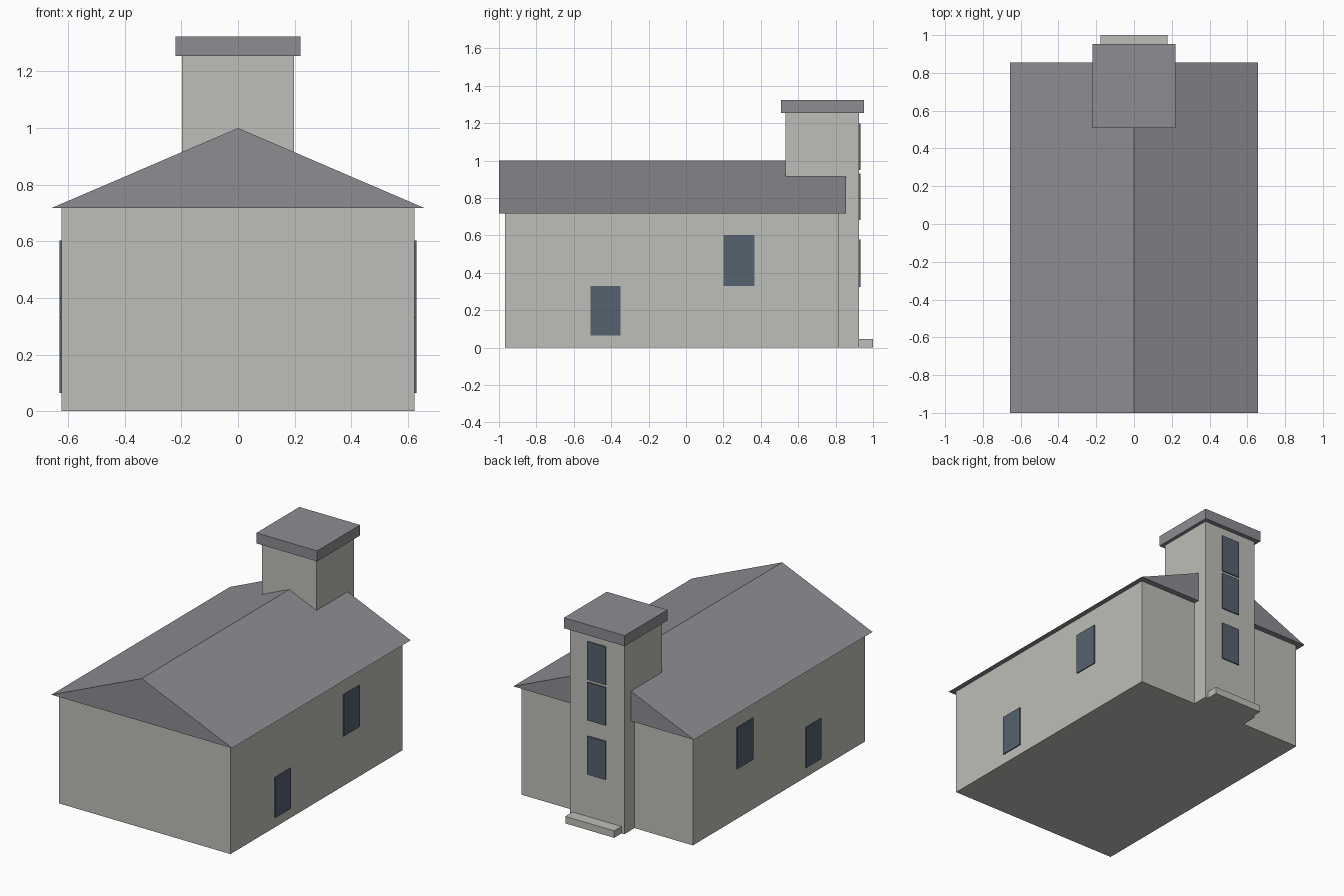
import bpy, bmesh

if "Cube" in bpy.data.objects:
    bpy.data.objects.remove(bpy.data.objects["Cube"])


def material(name, rgb):
    m = bpy.data.materials.new(name)
    m.diffuse_color = (*rgb, 1.0)
    m.use_nodes = True
    m.node_tree.nodes["Principled BSDF"].inputs["Base Color"].default_value = m.diffuse_color
    return m


WALL = material("pale_stone", (0.515, 0.515, 0.479))
ROOF = material("grey_roof", (0.270, 0.264, 0.290))
GLASS = material("dark_blue_glass", (0.091, 0.122, 0.162))


def add_object(name, bm, mat):
    bmesh.ops.recalc_face_normals(bm, faces=bm.faces)
    mesh = bpy.data.meshes.new(name)
    bm.to_mesh(mesh)
    bm.free()
    mesh.materials.append(mat)
    obj = bpy.data.objects.new(name, mesh)
    bpy.context.collection.objects.link(obj)
    return obj


def box(name, x, y, z, mat):
    """Box from (min, max) ranges on each axis."""
    bm = bmesh.new()
    bmesh.ops.create_cube(bm, size=1)
    for v in bm.verts:
        v.co = [(a + b) / 2 + c * (b - a) for (a, b), c in zip((x, y, z), v.co)]
    return add_object(name, bm, mat)


def prism(name, profile, y0, y1, mat):
    """Extrude an x-z profile along y."""
    bm = bmesh.new()
    face = bm.faces.new([bm.verts.new((x, y0, z)) for x, z in profile])
    ext = bmesh.ops.extrude_face_region(bm, geom=[face])
    new = [g for g in ext["geom"] if isinstance(g, bmesh.types.BMVert)]
    bmesh.ops.translate(bm, verts=new, vec=(0, y1 - y0, 0))
    return add_object(name, bm, mat)


# Main hall and gabled roof
box("hall_walls", (-0.623, 0.623), (-0.968, 0.818), (0, 0.718), WALL)
prism("gable_roof", [(-0.657, 0.718), (0.657, 0.718), (0, 1.0)], -1.0, 0.856, ROOF)

# Rear tower, its flat cap and the door step
box("tower", (-0.198, 0.198), (0.533, 0.924), (0, 1.254), WALL)
box("tower_cap", (-0.221, 0.221), (0.507, 0.953), (1.254, 1.323), ROOF)
box("step", (-0.178, 0.178), (0.924, 1.0), (0, 0.046), WALL)

# Side windows, same on both sides
for i, (y, z) in enumerate([((-0.51, -0.35), (0.065, 0.33)),
                            ((0.20, 0.366), (0.33, 0.602))]):
    box(f"right_window_{i}", (0.622, 0.630), y, z, GLASS)
    box(f"left_window_{i}", (-0.630, -0.622), y, z, GLASS)

# Tower windows on the back face
for i, z in enumerate([(0.325, 0.577), (0.682, 0.932), (0.949, 1.199)]):
    box(f"tower_window_{i}", (-0.066, 0.066), (0.923, 0.932), z, GLASS)
